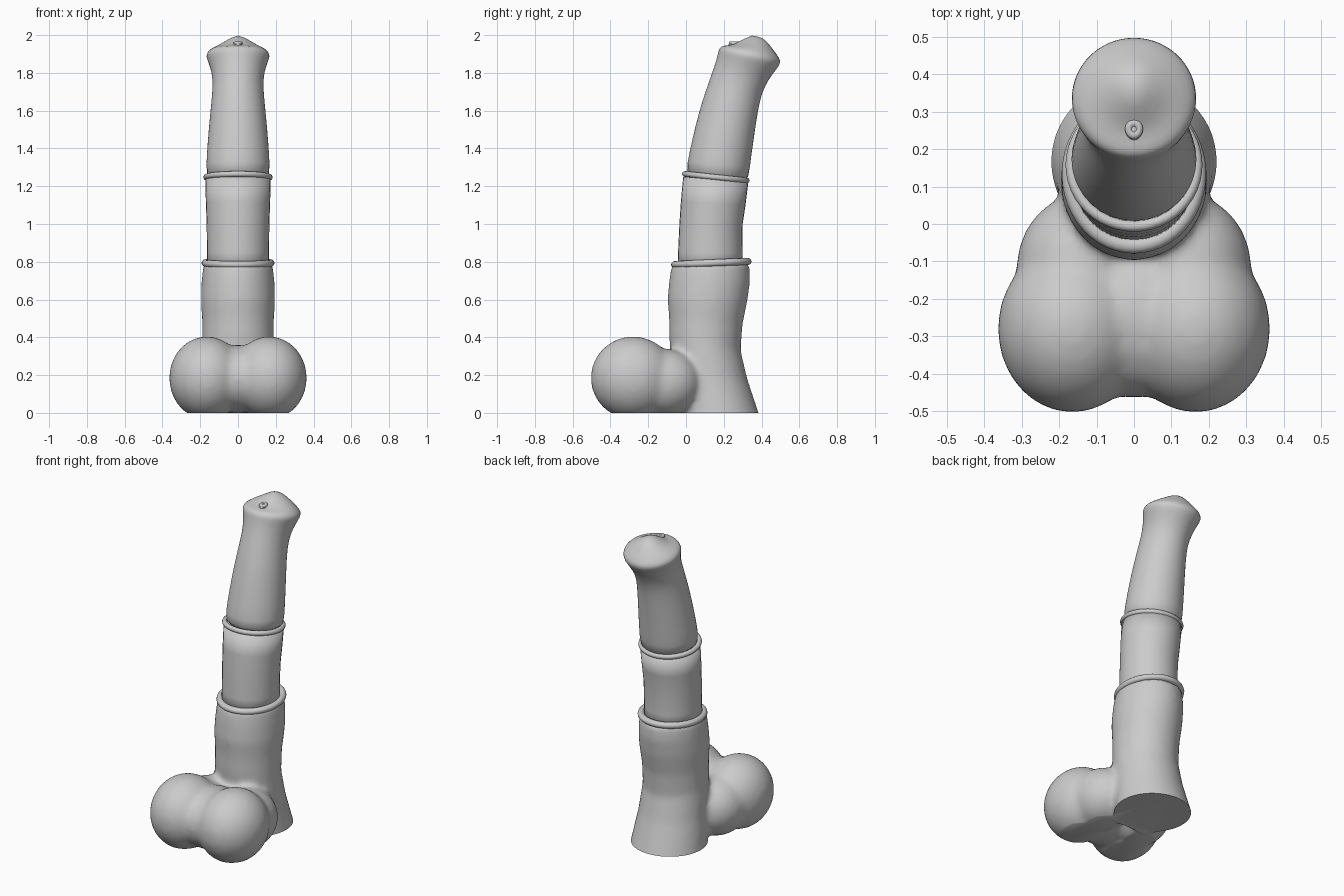
import bpy, bmesh, math
from mathutils import Vector, Matrix

cube = bpy.data.objects.get("Cube")
if cube:
    bpy.data.objects.remove(cube, do_unlink=True)

grey = bpy.data.materials.new("plain grey")
grey.use_nodes = True
colour = (0.6, 0.6, 0.6, 1)
grey.diffuse_color = colour
grey.node_tree.nodes["Principled BSDF"].inputs["Base Color"].default_value = colour


def finish(bm, name):
    bmesh.ops.recalc_face_normals(bm, faces=bm.faces)
    mesh = bpy.data.meshes.new(name)
    bm.to_mesh(mesh)
    bm.free()
    mesh.materials.append(grey)
    mesh.shade_smooth()
    obj = bpy.data.objects.new(name, mesh)
    bpy.context.collection.objects.link(obj)
    return obj


def loft(bm, rows, apex=None, sides=32):
    """Skin tilted ellipses given as front y, z, back y, z, half width."""
    loops = []
    for fy, fz, by, bz, rx in rows:
        front, back = Vector((0, fy, fz)), Vector((0, by, bz))
        mid, half = (front + back) / 2, (back - front) / 2
        angles = [2 * math.pi * i / sides for i in range(sides)]
        loops.append([bm.verts.new(mid + half * math.sin(a) + Vector((rx * math.cos(a), 0, 0)))
                      for a in angles])
    for a, b in zip(loops, loops[1:]):
        for i in range(sides):
            j = (i + 1) % sides
            bm.faces.new((a[i], a[j], b[j], b[i]))
    bm.faces.new(loops[0])
    if apex:
        tip = bm.verts.new(apex)
        for i in range(sides):
            bm.faces.new((loops[-1][i], loops[-1][(i + 1) % sides], tip))
    else:
        bm.faces.new(loops[-1])


def ellipsoid(bm, centre, radii):
    matrix = Matrix.Translation(centre) @ Matrix.Diagonal((*radii, 1))
    bmesh.ops.create_uvsphere(bm, u_segments=32, v_segments=20, radius=1, matrix=matrix)


def band(name, fy, fz, by, bz, rx, thick):
    """Rounded ring around a tilted ellipse."""
    half = math.hypot(by - fy, bz - fz) / 2
    bpy.ops.mesh.primitive_torus_add(
        major_segments=48, minor_segments=12, major_radius=rx, minor_radius=thick,
        location=(0, (fy + by) / 2, (fz + bz) / 2),
        rotation=(math.atan2(bz - fz, by - fy), 0, 0))
    obj = bpy.context.object
    obj.name = name
    obj.scale.y = half / rx
    obj.data.materials.append(grey)
    obj.data.shade_smooth()


# Lower sleeve and twin rounded lobes, fused into one base
bm = bmesh.new()
loft(bm, [(-.06, -.08, .41, -.08, .235), (-.05, 0, .385, 0, .222),
          (-.07, .2, .325, .18, .2), (-.09, .4, .29, .33, .19),
          (-.09, .5, .3, .47, .19), (-.098, .6, .327, .6, .197),
          (-.09, .7, .34, .7, .193), (-.075, .79, .335, .8, .183)])
for side in (-1, 1):
    ellipsoid(bm, (side * .165, -.28, .185), (.2, .225, .22))
    ellipsoid(bm, (side * .14, -.12, .16), (.175, .2, .18))
ellipsoid(bm, (0, -.25, .18), (.2, .215, .18))
base = finish(bm, "base_body")
bpy.context.view_layer.objects.active = base
base.select_set(True)
remesh = base.modifiers.new("fuse", 'REMESH')
remesh.mode = 'VOXEL'
remesh.voxel_size = .016
soften = base.modifiers.new("soften", 'SMOOTH')
soften.factor = .5
soften.iterations = 12
for modifier in ("fuse", "soften"):
    bpy.ops.object.modifier_apply(modifier=modifier)

# Flat underside
bm = bmesh.new()
bm.from_mesh(base.data)
cut = bmesh.ops.bisect_plane(bm, geom=bm.verts[:] + bm.edges[:] + bm.faces[:],
                             plane_co=(0, 0, 0), plane_no=(0, 0, -1), clear_outer=True)
rim = [e for e in cut["geom_cut"] if isinstance(e, bmesh.types.BMEdge)]
bmesh.ops.contextual_create(bm, geom=rim)
bm.to_mesh(base.data)
bm.free()
base.data.shade_smooth()
bpy.ops.object.shade_smooth_by_angle(angle=math.radians(50))

# Middle section
bm = bmesh.new()
loft(bm, [(-.045, .75, .3, .75, .165), (-.042, .85, .298, .85, .164),
          (-.035, 1, .3, 1, .166), (-.027, 1.12, .315, 1.1, .17),
          (-.015, 1.25, .33, 1.22, .173)])
finish(bm, "middle_section")

# Upper section with flared, domed head
bm = bmesh.new()
loft(bm, [(-.005, 1.24, .328, 1.19, .17), (.005, 1.32, .338, 1.3, .169),
          (.035, 1.46, .355, 1.42, .161), (.07, 1.6, .372, 1.54, .149),
          (.105, 1.71, .387, 1.63, .139), (.138, 1.8, .405, 1.7, .133),
          (.158, 1.86, .44, 1.77, .142), (.168, 1.9, .485, 1.825, .16),
          (.172, 1.922, .503, 1.855, .17), (.185, 1.942, .495, 1.88, .162),
          (.21, 1.945, .46, 1.925, .132), (.25, 1.948, .435, 1.96, .09),
          (.29, 1.972, .405, 1.986, .05)], apex=(0, .35, 2))
head = finish(bm, "upper_section")
head.modifiers.new("round", 'SUBSURF').levels = 1
head.modifiers["round"].render_levels = 1

# Raised bands between sections
band("lower_band", -.058, .785, .326, .802, .174, .019)
band("upper_band", -.006, 1.265, .322, 1.23, .168, .015)

# Small nub with a dimple on the head
bm = bmesh.new()
ellipsoid(bm, (0, .25, 1.948), (.022, .025, .016))
finish(bm, "nub")
band("nub_rim", .238, 1.957, .27, 1.957, .014, .01)
